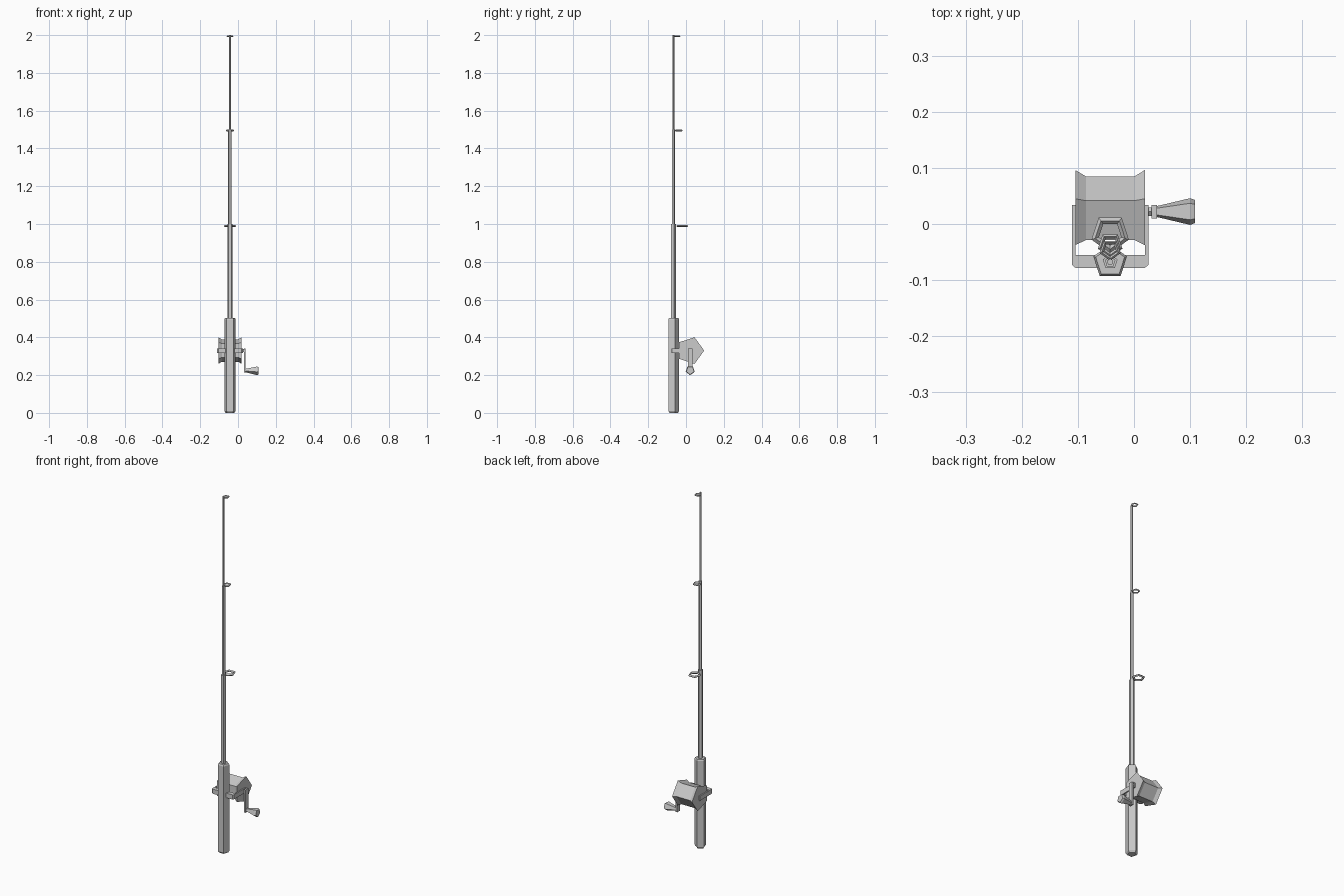
import bpy, math
from mathutils import Vector

if "Cube" in bpy.data.objects:
    bpy.data.objects.remove(bpy.data.objects["Cube"])

RX, RY = -0.0425, -0.0675      # rod axis
SY, SZ = 0.0222, 0.33          # reel axis


def mesh_obj(name, verts, faces):
    me = bpy.data.meshes.new(name)
    me.from_pydata(verts, [], faces)
    me.update()
    ob = bpy.data.objects.new(name, me)
    bpy.context.collection.objects.link(ob)
    return ob


def lathe(name, profile, center, axis='z', turn=90, n=5):
    """Five-sided solid from (radius, distance) rings along an axis."""
    verts, faces = [], []
    for r, d in profile:
        for i in range(n):
            a = math.radians(turn) + 2 * math.pi * i / n
            u, v = r * math.cos(a), r * math.sin(a)
            p = (u, v, d) if axis == 'z' else (d, u, v)
            verts.append(Vector(center) + Vector(p))
    for k in range(len(profile) - 1):
        for i in range(n):
            j = (i + 1) % n
            faces.append((k * n + i, k * n + j, k * n + n + j, k * n + n + i))
    last = (len(profile) - 1) * n
    faces.append(tuple(reversed(range(n))))
    faces.append(tuple(range(last, last + n)))
    return lathe_done(name, verts, faces)


def lathe_done(name, verts, faces):
    return mesh_obj(name, verts, faces)


def prism(name, outline, lo, hi):
    """Extrude an xy outline between two heights."""
    n = len(outline)
    verts = [(x, y, lo) for x, y in outline] + [(x, y, hi) for x, y in outline]
    faces = [(i, (i + 1) % n, n + (i + 1) % n, n + i) for i in range(n)]
    faces += [tuple(reversed(range(n))), tuple(range(n, 2 * n))]
    return mesh_obj(name, verts, faces)


# Handle and the three tapering rod sections
lathe("handle", [(0.024, 0), (0.0315, 0.01), (0.0315, 0.495), (0.027, 0.503)], (RX, RY, 0))
for i, r in enumerate((0.0138, 0.0098, 0.006)):
    z = 0.5 + 0.5 * i
    lathe(f"rod_section_{i + 1}", [(r, z - 0.01), (r, z + 0.5)], (RX, RY, 0))

# Line guides: five-sided rings with a diamond section
for i, (z, cy, r) in enumerate(((0.99, -0.017, 0.035), (1.495, -0.037, 0.023), (1.994, -0.046, 0.0195))):
    w = r * 0.2
    h = min(0.006, w)
    bpy.ops.mesh.primitive_torus_add(major_segments=5, minor_segments=4,
                                     major_radius=r - w, minor_radius=w,
                                     location=(RX, cy, z), rotation=(0, 0, -math.pi / 2))
    ring = bpy.context.object
    ring.name = f"line_guide_{i + 1}"
    ring.scale.z = h / w

# Spool with flared rims
lathe("spool", [(0.074, -0.062), (0.0625, -0.043), (0.0625, 0.043), (0.074, 0.062)],
      (RX, SY, SZ), 'x', 0)

# U-shaped bracket that holds the spool
half = [(0.062, 0.034), (0.068, 0.034), (0.068, -0.073), (0.062, -0.078)]
inner = [(0.062, -0.055)]
right = inner + half
outline = [(RX + x, y) for x, y in right] + [(RX - x, y) for x, y in reversed(right)]
prism("reel_bracket", outline, 0.316, 0.342)

# Crank: axle, arm and knob
lathe("crank_axle", [(0.008, 0.015), (0.008, 0.036)], (0, SY, SZ), 'x')
prism("crank_arm", [(0.031, SY - 0.012), (0.041, SY - 0.012), (0.041, SY + 0.012), (0.031, SY + 0.012)],
      0.213, 0.342)
lathe("crank_knob", [(0.01, 0.038), (0.0115, 0.046), (0.025, 0.1), (0.0215, 0.109)],
      (0, SY, 0.225), 'x', -90)
